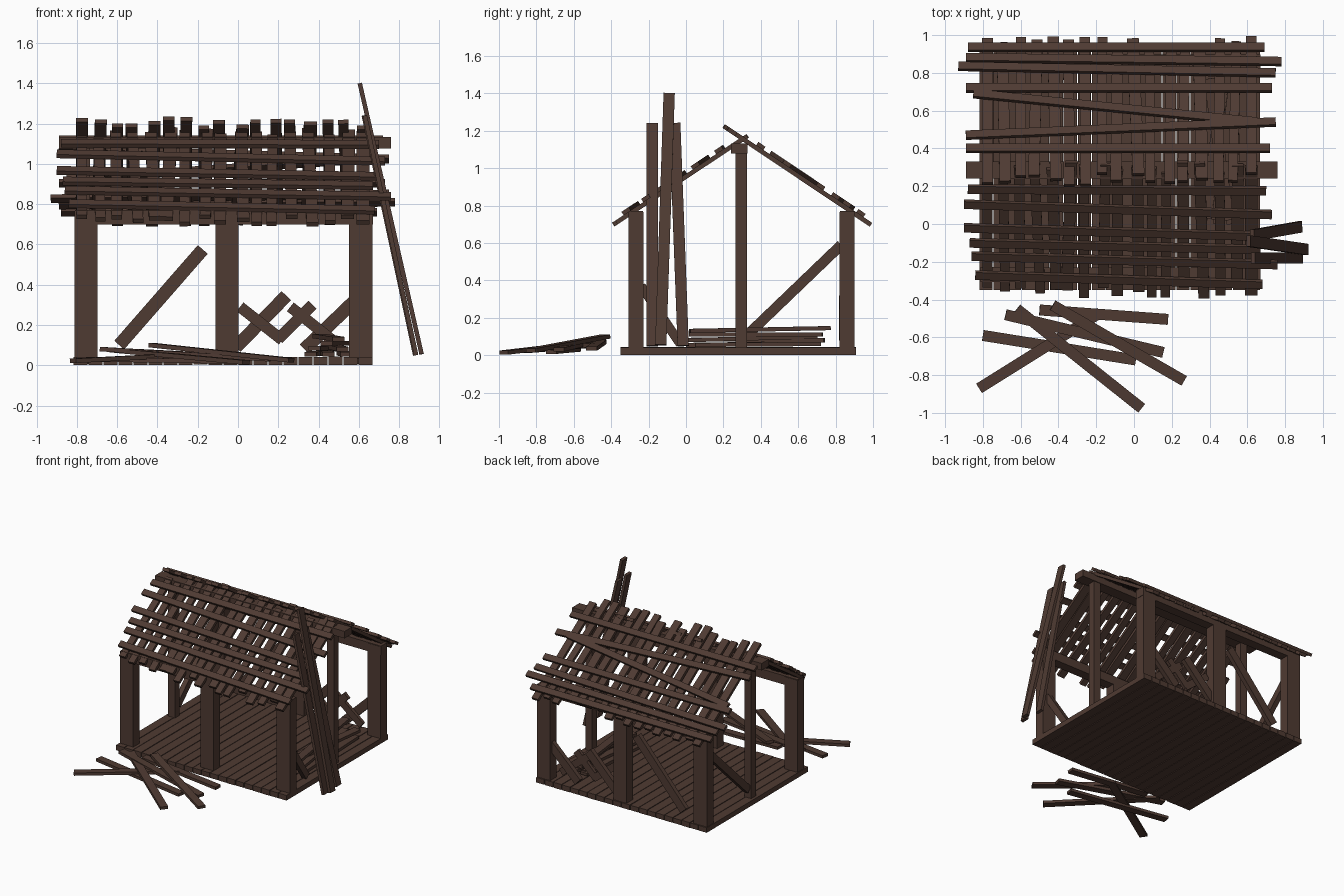
import bpy, random
from mathutils import Vector, Matrix

random.seed(7)
R = random.uniform
wood = bpy.data.materials.new("dark brown wood")
wood.diffuse_color = (0.078, 0.043, 0.032, 1)


def plank(name, a, b, w, t, n=(0, 0, 1)):
    """Board from a to b, width w, thickness t, flat face towards n."""
    a, b, n = Vector(a), Vector(b), Vector(n)
    d = (b - a).normalized()
    side = n.cross(d).normalized()
    n = d.cross(side)
    m = Matrix((d * (b - a).length, side * w, n * t)).transposed()
    c = (a + b) / 2
    vs = [c + m @ Vector((x, y, z)) for x in (-.5, .5) for y in (-.5, .5) for z in (-.5, .5)]
    fs = [(0, 1, 3, 2), (4, 6, 7, 5), (0, 4, 5, 1), (2, 3, 7, 6), (0, 2, 6, 4), (1, 5, 7, 3)]
    me = bpy.data.meshes.new(name)
    me.from_pydata(vs, [], fs)
    me.materials.append(wood)
    ob = bpy.data.objects.new(name, me)
    bpy.context.collection.objects.link(ob)
    return ob


# floor boards
N = 20
step = 1.49 / N
for i in range(N):
    x = -0.82 + step * (i + .5)
    plank("floor_board", (x, -0.35, .0215), (x, 0.91, .0215), step - .005, R(.038, .043))

# eave posts, ridge posts, beams
for x in (-0.755, -0.055, 0.61):
    for y in (-0.267, 0.86):
        plank("post", (x, y, .03), (x, y, .765), .08, .115, (1, 0, 0))
for x in (-0.765, 0.62):
    plank("ridge_post", (x, .295, .005), (x, .295, 1.12), .06, .06, (1, 0, 0))
for y in (-0.267, 0.86):
    plank("eave_beam", (-0.81, y, .735), (0.67, y, .735), .075, .07)
plank("ridge_beam", (-0.89, .285, 1.105), (0.76, .285, 1.105), .09, .055)


# roof surface height on each slope
def roof(y, front, off=0.0):
    return (.955 + .66 * y if front else .69 + (1 - y) * .67) + off


NF, NB = Vector((0, -.55, .835)), Vector((0, .555, .83))

# roof slats down each slope
K = 17
for i in range(K):
    x = -0.775 + i * 1.395 / (K - 1)
    for front in (True, False):
        x0, x1 = x + R(-.018, .018), x + R(-.018, .018)
        if i in (0, K - 1):
            x0 = x1 = x
        lo, hi = (R(-.39, -.32), R(.24, .33)) if front else (R(.93, .99), R(.2, .27))
        plank("roof_slat", (x0, lo, roof(lo, front)), (x1, hi, roof(hi, front)),
              R(.05, .066), .024, NF if front else NB)

# roof battens: left x, left y, right x, right y
front_rows = [(-.88, .185, .70, .175), (-.90, .105, .73, .05), (-.90, -.02, .69, -.065),
              (-.87, -.10, .67, -.135), (-.86, -.17, .76, -.215), (-.84, -.27, .68, -.32)]
back_rows = [(-.88, .935, .69, .935), (-.93, .835, .75, .80), (-.89, .88, .78, .86),
             (-.89, .72, .73, .72), (-.85, .69, .65, .54), (-.89, .47, .75, .54), (-.89, .40, .72, .40)]
for rows, front in ((front_rows, True), (back_rows, False)):
    for xa, ya, xb, yb in rows:
        plank("roof_batten", (xa, ya, roof(ya, front, .026)), (xb, yb, roof(yb, front, .026)),
              .046, .022, NF if front else NB)

# braces in the back wall: x, z to x, z
for xa, za, xb, zb in ((-.59, .10, -.175, .575), (-.01, .09, .24, .345), (.33, .08, .60, .34)):
    plank("back_brace", (xa, .86, za), (xb, .86, zb), .065, .035, (0, 1, 0))
for xa, za, xb, zb in ((.01, .29, .22, .125), (.20, .13, .37, .30), (.26, .29, .50, .10)):
    plank("back_lattice", (xa, .83, za), (xb, .83, zb), .055, .025, (0, 1, 0))

# end wall braces
plank("left_end_brace", (-.765, .33, .11), (-.765, .83, .59), .055, .04, (1, 0, 0))
plank("right_end_brace", (.61, -.24, .37), (.61, -.03, .06), .05, .04, (1, 0, 0))

# planks leaning on the right side
for a, b in (((.885, -.18, .05), (.63, -.18, 1.24)),
             ((.912, -.135, .055), (.605, -.09, 1.40)),
             ((.88, -.015, .05), (.625, -.06, 1.24))):
    plank("leaning_plank", a, b, .06, .022, (1, 0, .22))

# stack of planks inside
for xa, ya, za, xb, yb, zb in ((.36, .02, .055, .40, .70, .06), (.45, 0, .055, .43, .68, .065),
                               (.54, .05, .055, .52, .72, .06), (.38, .03, .085, .47, .74, .08),
                               (.52, .0, .08, .44, .70, .10), (.44, .02, .11, .53, .73, .11),
                               (.50, .02, .13, .40, .77, .145)):
    plank("stacked_plank", (xa, ya, za), (xb, yb, zb), .06, .022)

# scattered planks in front
for xa, ya, za, xb, yb, zb in ((-.82, -.87, .022, -.18, -.47, .055), (-.80, -.59, .03, .01, -.72, .018),
                               (-.68, -.48, .08, .155, -.68, .03), (-.50, -.455, .07, .18, -.505, .035),
                               (-.43, -.43, .10, .265, -.83, .025), (-.62, -.45, .075, .04, -.975, .014)):
    plank("fallen_plank", (xa, ya, za), (xb, yb, zb), .058, .022)
